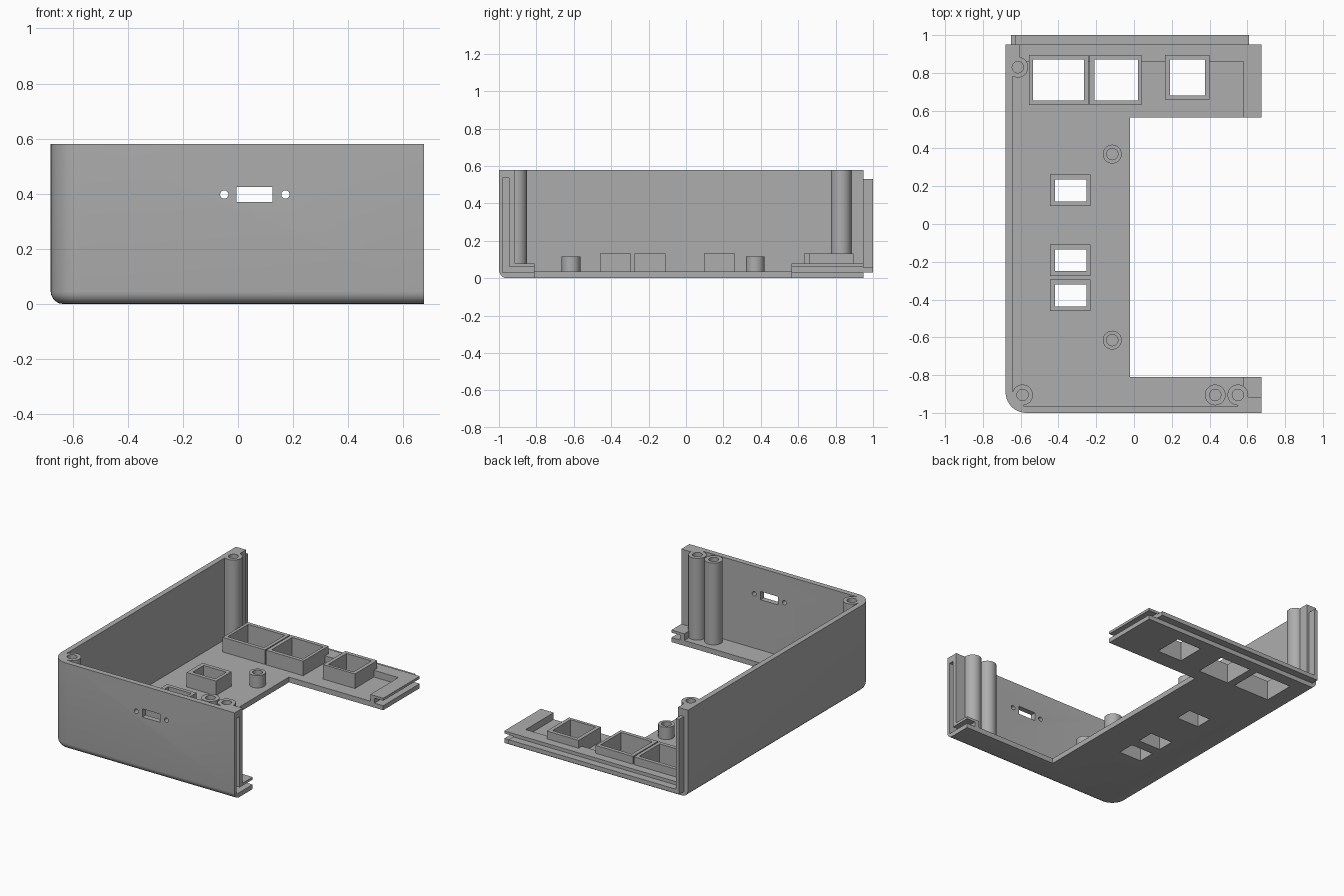
import bpy, bmesh, math
from mathutils import Vector

if "Cube" in bpy.data.objects:
    bpy.data.objects.remove(bpy.data.objects["Cube"], do_unlink=True)

GREY = (0.42, 0.42, 0.42, 1)
mat = bpy.data.materials.new("plain grey")
mat.use_nodes = True
mat.diffuse_color = GREY
mat.node_tree.nodes["Principled BSDF"].inputs["Base Color"].default_value = GREY

TOP, FLOOR, RIM = 0.58, 0.035, 0.08
XL, XR, YF, YB = -0.68, 0.675, -1.0, 0.95
WALL = 0.036
FAR = 1.5


def arc(cx, cy, r, start, end, n):
    return [(cx + r * math.cos(math.radians(start + (end - start) * i / n)),
             cy + r * math.sin(math.radians(start + (end - start) * i / n)))
            for i in range(n + 1)]


def circle(cx, cy, r):
    return arc(cx, cy, r, 0, 360, 32)[:-1]


def rect(x0, x1, y0, y1):
    return [(x0, y0), (x1, y0), (x1, y1), (x0, y1)]


def prism(name, pts, lo, hi, axis="z"):
    """Extrude a flat outline along one axis."""
    place = {"z": lambda a, b, h: (a, b, h),
             "x": lambda a, b, h: (h, a, b),
             "y": lambda a, b, h: (a, h, b)}[axis]
    bm = bmesh.new()
    base = bm.faces.new([bm.verts.new(place(a, b, lo)) for a, b in pts])
    ext = bmesh.ops.extrude_face_region(bm, geom=[base])
    moved = [g for g in ext["geom"] if isinstance(g, bmesh.types.BMVert)]
    bmesh.ops.translate(bm, verts=moved, vec=Vector(place(0, 0, hi - lo)))
    bmesh.ops.recalc_face_normals(bm, faces=bm.faces)
    me = bpy.data.meshes.new(name)
    bm.to_mesh(me)
    bm.free()
    ob = bpy.data.objects.new(name, me)
    bpy.context.collection.objects.link(ob)
    me.materials.append(mat)
    return ob


def cut(ob, pts, lo, hi, axis="z"):
    """Remove a prism from an object and discard the cutter."""
    tool = prism("cutter", pts, lo, hi, axis)
    mod = ob.modifiers.new("cut", "BOOLEAN")
    mod.operation, mod.solver, mod.object = "DIFFERENCE", "EXACT", tool
    bpy.context.view_layer.update()
    graph = bpy.context.evaluated_depsgraph_get()
    me = bpy.data.meshes.new_from_object(ob.evaluated_get(graph))
    ob.modifiers.clear()
    ob.data = me
    bpy.data.objects.remove(tool, do_unlink=True)


# Solid outer block with a rounded front corner and rounded lower edges
R = 0.11
corner = arc(XL + R, YF + R, R, 180, 270, 10)
shell = prism("case_shell", corner + [(XR, YF), (XR, YB), (XL, YB)], 0, TOP)
bm = bmesh.new()
bm.from_mesh(shell.data)
lower = [e for e in bm.edges
         if all(v.co.z < 0.001 for v in e.verts)
         and not all(v.co.x > XR - 0.001 for v in e.verts)
         and not all(v.co.y > YB - 0.001 for v in e.verts)]
bmesh.ops.bevel(bm, geom=lower, offset=0.045, segments=5, profile=0.5, affect="EDGES")
bm.to_mesh(shell.data)
bm.free()

# Hollow: upper cavity leaves thick wall ends, lower cavity leaves the rim
inner = arc(XL + R, YF + R, R - WALL, 180, 270, 8)
xi, yi = XL + WALL, YF + WALL
step = [(0.55, yi), (0.55, -0.915)]
jog = [(-0.605, 0.78), (xi, 0.78)]
cut(shell, inner + step + [(FAR, -0.915), (FAR, FAR), (-0.605, FAR)] + jog, RIM, 1)
cut(shell, inner + step + [(0.58, -0.915), (0.58, 0.86), (-0.605, 0.86)] + jog,
    FLOOR, 0.2)
cut(shell, rect(-0.02, FAR, -0.81, 0.565), -1, 1)

# Mating groove along the right-hand ends
cut(shell, [(-0.98, 0.03), (FAR, 0.03), (FAR, 0.063), (-0.947, 0.063),
            (-0.947, 0.535), (-0.98, 0.535)], 0.61, FAR, "x")

# Mating tongue along the back
tongue = prism("back_tongue", [(-0.65, 0.03), (0.61, 0.03), (0.61, 0.058),
                               (-0.625, 0.058), (-0.625, 0.53), (-0.65, 0.53)],
               YB - 0.01, 1.0, "y")

# Port and screw holes in the front wall
cut(shell, rect(-0.005, 0.125, 0.37, 0.425), -1.2, -0.93, "y")
for x in (-0.05, 0.172):
    cut(shell, circle(x, 0.397, 0.015), -1.2, -0.93, "y")

# Raised window frames: outer rectangle and opening
frames = [("back_frame_outer", (-0.555, -0.242, 0.63, 0.895), (-0.535, -0.265, 0.655, 0.87)),
          ("back_frame_middle", (-0.235, 0.04, 0.63, 0.895), (-0.21, 0.02, 0.655, 0.87)),
          ("back_frame_inner", (0.165, 0.40, 0.66, 0.895), (0.19, 0.375, 0.68, 0.87))]
for i, y in enumerate((0.178, -0.192, -0.378)):
    frames.append((f"side_frame_{i + 1}", (-0.445, -0.23, y - 0.083, y + 0.083),
                   (-0.418, -0.252, y - 0.058, y + 0.058)))
for name, outer, opening in frames:
    frame = prism(name, rect(*outer), FLOOR - 0.005, 0.132)
    cut(frame, rect(*opening), -1, 1)
    cut(shell, rect(*opening), -1, 0.3)

# Tall screw posts with blind holes
posts = [("front_left_post", -0.59, -0.905), ("front_middle_post", 0.43, -0.905),
         ("front_right_post", 0.55, -0.905), ("back_post", -0.615, 0.83)]
for name, x, y in posts:
    post = prism(name, circle(x, y, 0.055), FLOOR - 0.005, TOP)
    cut(post, circle(x, y, 0.03), 0.3, 1)
    cut(shell, circle(x, y, 0.03), 0.3, 1)

# Short standoffs on the floor
for name, y in (("back_standoff", 0.37), ("front_standoff", -0.615)):
    boss = prism(name, circle(-0.115, y, 0.05), FLOOR - 0.005, 0.117)
    cut(boss, circle(-0.115, y, 0.03), FLOOR, 1)

# Smooth round surfaces, keep edges crisp
for ob in bpy.context.collection.objects:
    if ob.type == "MESH" and mat.name in ob.data.materials:
        bpy.ops.object.select_all(action="DESELECT")
        ob.select_set(True)
        bpy.context.view_layer.objects.active = ob
        bpy.ops.object.shade_smooth_by_angle(angle=math.radians(30))
